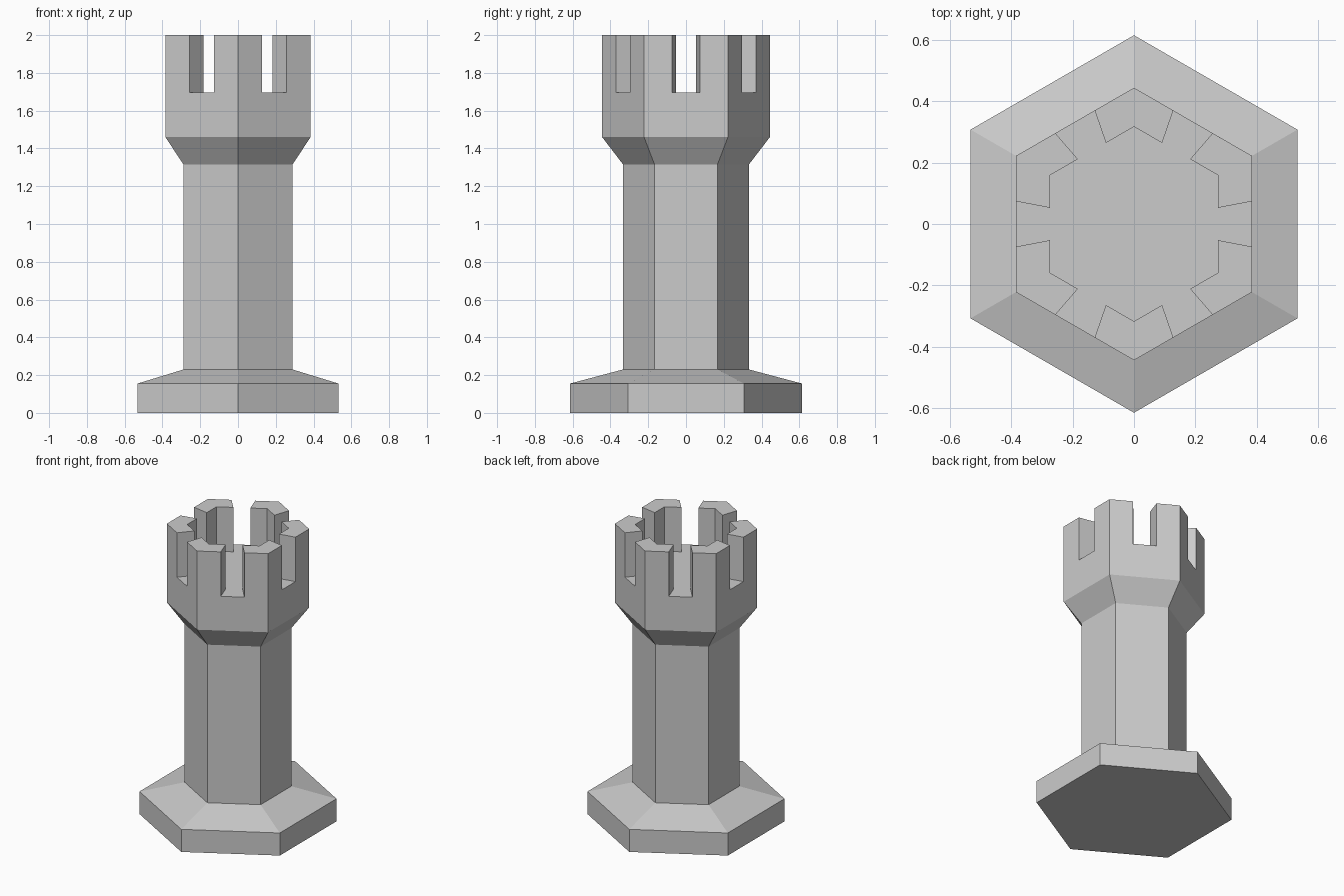
import bpy
import bmesh
from math import sin, cos, pi, radians
from mathutils import Vector

if "Cube" in bpy.data.objects:
    bpy.data.objects.remove(bpy.data.objects["Cube"], do_unlink=True)

stone = bpy.data.materials.new("grey stone")
stone.use_nodes = True
GREY = (0.6, 0.6, 0.6, 1)
stone.diffuse_color = GREY
stone.node_tree.nodes["Principled BSDF"].inputs["Base Color"].default_value = GREY


def hexagon(bm, radius, z, cuts=1):
    """Counter-clockwise hexagon ring, corners on the y axis, sides split into cuts."""
    corners = [Vector((-sin(i * pi / 3), cos(i * pi / 3), 0)) * radius for i in range(6)]
    ring = []
    for i, corner in enumerate(corners):
        for k in range(cuts):
            p = corner.lerp(corners[(i + 1) % 6], k / cuts)
            ring.append(bm.verts.new((p.x, p.y, z)))
    return ring


def loft(bm, rings):
    """Join successive rings with quads."""
    faces = []
    for low, high in zip(rings, rings[1:]):
        n = len(low)
        for i in range(n):
            j = (i + 1) % n
            faces.append(bm.faces.new((low[i], low[j], high[j], high[i])))
    return faces


def finish(bm, name):
    mesh = bpy.data.meshes.new(name)
    bm.to_mesh(mesh)
    bm.free()
    mesh.materials.append(stone)
    obj = bpy.data.objects.new(name, mesh)
    bpy.context.collection.objects.link(obj)


FOOT_R, SHAFT_R, CROWN_R, WELL_R = 0.615, 0.333, 0.444, 0.317
FOOT_Z, SHAFT_Z, FLARE_Z, CROWN_Z, FLOOR_Z, TOP_Z = 0.155, 0.23, 1.315, 1.46, 1.695, 2.0

# Foot: hexagonal slab with a sloping top
bm = bmesh.new()
rings = [hexagon(bm, r, z) for r, z in
         ((FOOT_R, 0), (FOOT_R, FOOT_Z), (SHAFT_R, SHAFT_Z))]
loft(bm, rings)
bm.faces.new(rings[0][::-1])
finish(bm, "foot")

# Shaft
bm = bmesh.new()
loft(bm, [hexagon(bm, SHAFT_R, z) for z in (SHAFT_Z, FLARE_Z)])
finish(bm, "shaft")

# Battlement: flared head, floor, and a merlon raised on every corner
bm = bmesh.new()
rings = [hexagon(bm, r, z, 3) for r, z in
         ((SHAFT_R, FLARE_Z), (CROWN_R, CROWN_Z), (CROWN_R, FLOOR_Z), (WELL_R, FLOOR_Z))]
rim = loft(bm, rings)[-18:]
bm.faces.new(rings[-1])
merlons = [f for i, f in enumerate(rim) if i % 3 != 1]
raised = bmesh.ops.extrude_face_region(bm, geom=merlons)["geom"]
bmesh.ops.delete(bm, geom=[f for f in merlons if f.is_valid], context="FACES_ONLY")
bmesh.ops.translate(bm, vec=(0, 0, TOP_Z - FLOOR_Z),
                    verts=[v for v in raised if isinstance(v, bmesh.types.BMVert)])
bmesh.ops.dissolve_limit(bm, angle_limit=radians(1), verts=bm.verts, edges=bm.edges)
bmesh.ops.recalc_face_normals(bm, faces=bm.faces)
finish(bm, "battlement")
